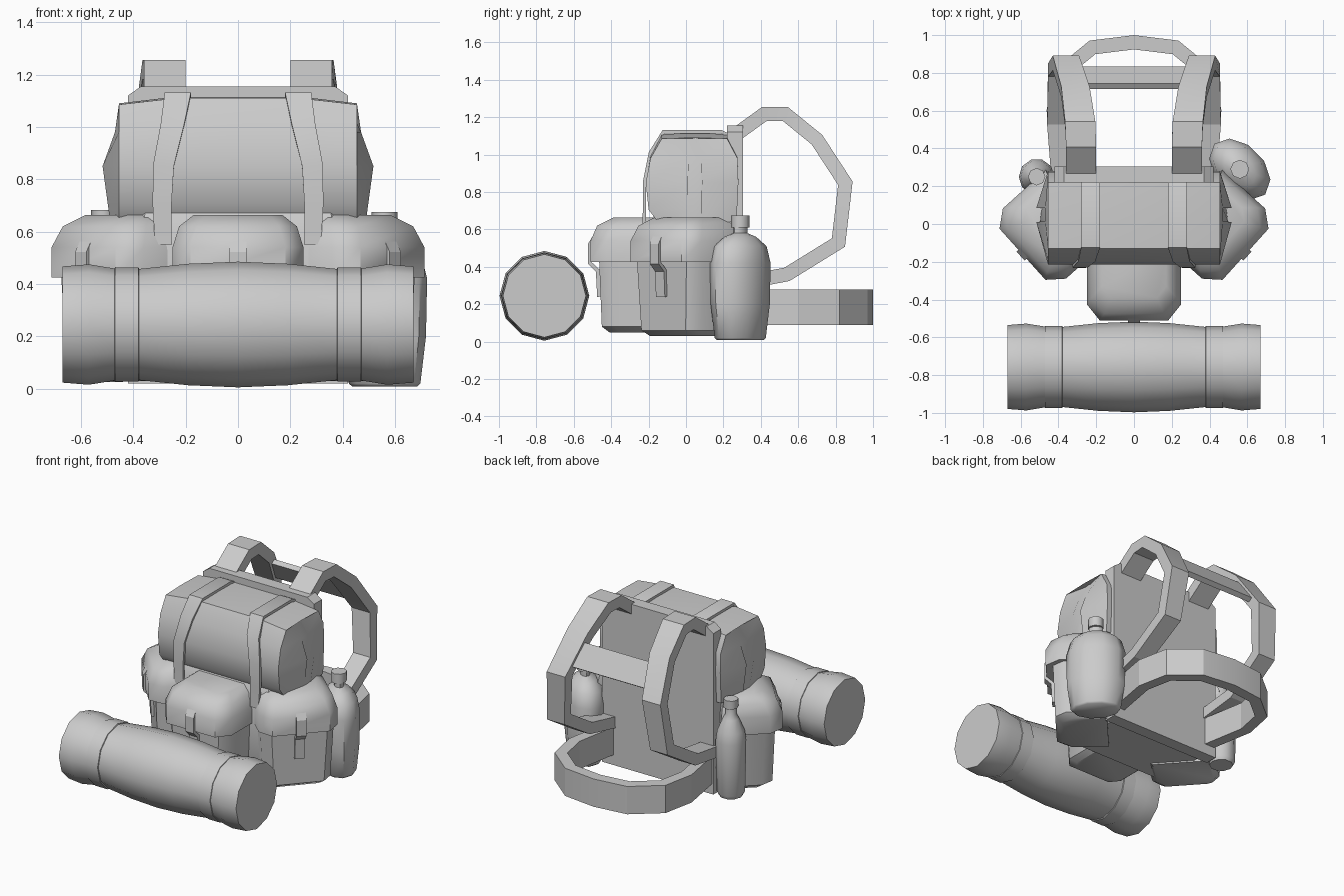
import bpy, bmesh, math
from mathutils import Vector, Matrix

cube = bpy.data.objects.get("Cube")
if cube:
    bpy.data.objects.remove(cube, do_unlink=True)

grey = bpy.data.materials.new("plain grey")
grey.use_nodes = True
grey.diffuse_color = (0.6, 0.6, 0.6, 1)
grey.node_tree.nodes["Principled BSDF"].inputs["Base Color"].default_value = (0.6, 0.6, 0.6, 1)


def loft(name, rings, angle=40, matrix=None):
    """Skin a stack of equal point rings and close both ends."""
    bm = bmesh.new()
    rows = [[bm.verts.new(p) for p in ring] for ring in rings]
    n = len(rows[0])
    for a, b in zip(rows, rows[1:]):
        for i in range(n):
            j = (i + 1) % n
            bm.faces.new((a[i], a[j], b[j], b[i]))
    bm.faces.new(rows[0])
    bm.faces.new(rows[-1])
    if matrix:
        bm.transform(matrix)
    bmesh.ops.recalc_face_normals(bm, faces=bm.faces)
    mesh = bpy.data.meshes.new(name)
    bm.to_mesh(mesh)
    bm.free()
    mesh.materials.append(grey)
    obj = bpy.data.objects.new(name, mesh)
    bpy.context.collection.objects.link(obj)
    bpy.ops.object.select_all(action='DESELECT')
    obj.select_set(True)
    bpy.context.view_layer.objects.active = obj
    bpy.ops.object.shade_smooth_by_angle(angle=math.radians(angle))
    return obj


def band(name, path, axis, thick, angle=20, matrix=None):
    """Flat webbing along a path of (x, y, z, half width)."""
    axis = Vector(axis)
    pts = [Vector(p[:3]) for p in path]
    flat = [p - axis * p.dot(axis) for p in pts]
    rings = []
    for i, p in enumerate(pts):
        t0 = (flat[i] - flat[max(i - 1, 0)]).normalized()
        t1 = (flat[min(i + 1, len(pts) - 1)] - flat[i]).normalized()
        t = (t0 + t1).normalized()
        mitre = max(t.dot(t1 if t1.length else t0), 0.5)
        out = t.cross(axis) * (thick / 2 / mitre)
        w = axis * path[i][3]
        rings.append([p - w - out, p + w - out, p + w + out, p - w + out])
    return loft(name, rings, angle, matrix)


def turned(name, profile, sides, matrix, angle=40):
    """Round part from (radius, height) pairs."""
    rings = [[(r * math.cos(math.tau * i / sides), r * math.sin(math.tau * i / sides), h)
              for i in range(sides)] for r, h in profile]
    return loft(name, rings, angle, matrix)


# Bedroll with two tie bands
roll_axis = Matrix.Translation((0, -0.757, 0.245)) @ Matrix.Rotation(math.pi / 2, 4, 'Y')
half = [(0.24, 0), (0.232, 0.19), (0.212, 0.38), (0.212, 0.46), (0.23, 0.57), (0.222, 0.67)]
turned("bedroll", [(r, -h) for r, h in half[:0:-1]] + half, 12, roll_axis)
for side, s in (("left", 1), ("right", -1)):
    turned(side + "_bedroll_tie", [(0.205, s * 0.375), (0.218, s * 0.38), (0.218, s * 0.47),
                                  (0.205, s * 0.475)], 12, roll_axis)

# Back panel with clipped top corners
panel = [(-0.42, 0.02), (0.42, 0.02), (0.42, 1.12), (0.37, 1.155), (-0.37, 1.155), (-0.42, 1.12)]
loft("back_panel", [[(x, y, z) for x, z in panel] for y in (0.22, 0.305)], 20)


# Main bag
def pouch_ring(hw, front, back, cut, z):
    return [(-hw, back, z), (-hw, front + cut, z), (-hw + cut * 0.8, front, z),
            (hw - cut * 0.8, front, z), (hw, front + cut, z), (hw, back, z)]


loft("main_bag", [pouch_ring(0.36, -0.16, 0.24, 0.06, 0.04), pouch_ring(0.4, -0.2, 0.24, 0.06, 0.1),
                  pouch_ring(0.42, -0.21, 0.24, 0.06, 0.6), pouch_ring(0.4, -0.17, 0.24, 0.06, 0.68)])

# Upper roll with bulging ends
section = [(-0.15, 0.64), (-0.2, 0.705), (-0.215, 0.85), (-0.19, 0.98), (-0.13, 1.085),
           (0.05, 1.09), (0.22, 1.085), (0.275, 0.98), (0.28, 0.85), (0.27, 0.64)]


def roll_ring(x, lift):
    return [(x, y, z + lift * max(0, (z - 0.85) / 0.24)) for y, z in section]


def end_ring(s):
    return [(s * (0.52 - 0.1 * max(0, (z - 0.87) / 0.22) - 0.03 * max(0, (0.87 - z) / 0.22)),
             0.05 + (y - 0.05) * 0.15, z) for y, z in section]


loft("upper_roll", [end_ring(-1), roll_ring(-0.455, 0), roll_ring(-0.24, 0.025), roll_ring(0, 0.025),
                    roll_ring(0.24, 0.025), roll_ring(0.455, 0), end_ring(1)])

# Pockets: one front, two turned outward, each with lid and buckle strap
pockets = {"front": (0, 0, 0), "left": (0.36, 0.047, 48), "right": (-0.36, 0.047, -48)}
for name, (px, py, turn) in pockets.items():
    place = (Matrix.Translation((px, py if turn else -0.2, 0))
             @ Matrix.Rotation(math.radians(turn), 4, 'Z') @ Matrix.Translation((0, 0.2, 0)))
    low = 0.03 if turn else 0.05
    loft(name + "_pocket", [pouch_ring(0.18, -0.41, -0.12, 0.06, low),
                            pouch_ring(0.215, -0.45, -0.12, 0.07, low + 0.03),
                            pouch_ring(0.235, -0.465, -0.12, 0.07, 0.45)], 40, place)
    loft(name + "_pocket_lid", [pouch_ring(0.25, -0.51, -0.12, 0.085, 0.425),
                                pouch_ring(0.25, -0.51, -0.12, 0.085, 0.54),
                                pouch_ring(0.225, -0.475, -0.13, 0.085, 0.62),
                                pouch_ring(0.17, -0.39, -0.16, 0.06, 0.663)], 48, place)
    band(name + "_pocket_strap", [(0, -0.49, 0.56, 0.032), (0, -0.514, 0.52, 0.032),
                                  (0, -0.514, 0.42, 0.032), (0, -0.472, 0.38, 0.032),
                                  (0, -0.465, 0.24, 0.032)], (1, 0, 0), 0.02, 30, place)

# Mirrored webbing: compression straps and shoulder straps
for side, s in (("left", 1), ("right", -1)):
    tie = [(0.23, 0.25, 1.09, 0.05), (0.23, 0.19, 1.122, 0.05), (0.23, -0.12, 1.122, 0.05),
           (0.25, -0.19, 1.01, 0.045), (0.285, -0.222, 0.85, 0.04), (0.29, -0.222, 0.7, 0.036),
           (0.285, -0.225, 0.55, 0.032)]
    band(side + "_roll_strap", [(s * x, y, z, w) for x, y, z, w in tie], (1, 0, 0), 0.018, 40)
    arm = [(0.28, 0.27, 1.11, 0.08), (0.28, 0.42, 1.218, 0.08), (0.285, 0.53, 1.218, 0.08),
           (0.31, 0.7, 1.08, 0.075), (0.36, 0.852, 0.847, 0.07), (0.39, 0.815, 0.53, 0.065),
           (0.4, 0.54, 0.36, 0.06), (0.38, 0.28, 0.31, 0.06)]
    band(side + "_shoulder_strap", [(s * x, y, z, w) for x, y, z, w in arm], (1, 0, 0), 0.075)

# Chest strap between the shoulder straps
band("chest_strap", [(0, 0.73, 1.04, 0.33), (0, 0.82, 0.9, 0.33)], (1, 0, 0), 0.035)

# Hip belt loop
belt = [(0.37, 0.29), (0.425, 0.6), (0.385, 0.8), (0.22, 0.935), (0, 0.962)]
belt = [(x, y, 0.185, 0.095) for x, y in belt]
band("hip_belt", belt + [(-x, y, z, w) for x, y, z, w in belt[-2::-1]], (0, 0, 1), 0.075)

# Wide flask on the left, slim bottle on the right
flask = (Matrix.Translation((0.56, 0.29, 0)) @ Matrix.Rotation(math.radians(-45), 4, 'Z')
         @ Matrix.Diagonal((1, 0.68, 1, 1)))
turned("flask", [(0.145, 0.008), (0.16, 0.02), (0.185, 0.2), (0.19, 0.42), (0.165, 0.51),
                 (0.1, 0.56), (0.045, 0.58), (0.045, 0.63)], 10, flask, 50)
turned("flask_cap", [(0.05, 0.61), (0.05, 0.675)], 8, Matrix.Translation((0.56, 0.29, 0)), 50)
bottle = Matrix.Translation((-0.515, 0.25, 0))
turned("bottle", [(0.075, 0.025), (0.088, 0.05), (0.095, 0.4), (0.085, 0.47), (0.05, 0.55),
                  (0.035, 0.58), (0.035, 0.64)], 10, bottle, 50)
turned("bottle_cap", [(0.046, 0.625), (0.046, 0.682)], 8, bottle, 50)
